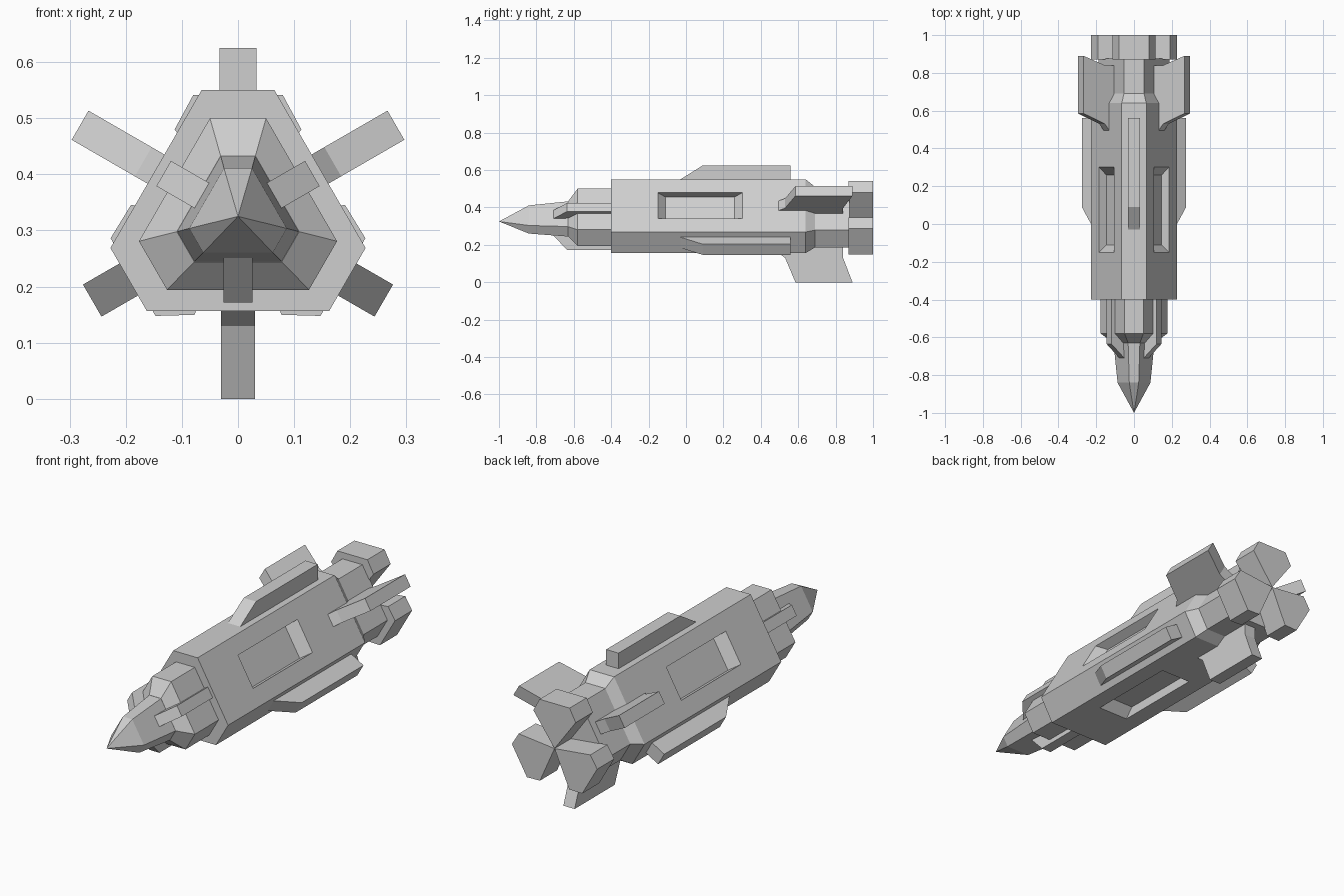
import bpy, bmesh, math
from mathutils import Vector

old = bpy.data.objects.get("Cube")
if old:
    bpy.data.objects.remove(old, do_unlink=True)

AXIS_Z = 0.325                      # height of the long axis
CORNERS = [math.radians(a) for a in (0, 120, 240)]    # narrow hull edges
FLATS = [math.radians(a) for a in (60, 180, 300)]     # wide hull sides

grey = bpy.data.materials.new("hull grey")
COLOUR = (0.62, 0.62, 0.62, 1.0)
grey.diffuse_color = COLOUR
grey.use_nodes = True
grey.node_tree.nodes["Principled BSDF"].inputs["Base Color"].default_value = COLOUR


def place(y, r, t, a):
    """Point at length y, radius r and sideways offset t, turned by a from the top."""
    return Vector((r * math.sin(a) + t * math.cos(a), y,
                   AXIS_Z + r * math.cos(a) - t * math.sin(a)))


def finish(name, bm):
    bmesh.ops.recalc_face_normals(bm, faces=bm.faces)
    mesh = bpy.data.meshes.new(name)
    bm.to_mesh(mesh)
    bm.free()
    mesh.materials.append(grey)
    obj = bpy.data.objects.new(name, mesh)
    bpy.context.collection.objects.link(obj)
    return obj


def bridge(bm, a, b):
    n = len(a)
    for i in range(n):
        bm.faces.new((a[i], a[(i + 1) % n], b[(i + 1) % n], b[i]))


def hull(name, sections, tip=None):
    """Loft blunted triangles: (y, corner distance, corner half width)."""
    bm = bmesh.new()
    rings = [[bm.verts.new(place(y, r, s * w, a)) for a in CORNERS for s in (-1, 1)]
             for y, r, w in sections]
    for a, b in zip(rings, rings[1:]):
        bridge(bm, a, b)
    bm.faces.new(rings[-1])
    if tip is None:
        bm.faces.new(rings[0])
    else:
        point = bm.verts.new((0, tip, AXIS_Z))
        for i in range(6):
            bm.faces.new((rings[0][i], rings[0][(i + 1) % 6], point))
    return finish(name, bm)


def plates(name, profile, half, angles):
    """Flat slabs cut to a (y, radius) profile, repeated round the axis."""
    bm = bmesh.new()
    for a in angles:
        left, right = [[bm.verts.new(place(y, r, s * half, a)) for y, r in profile]
                       for s in (-1, 1)]
        bm.faces.new(left)
        bm.faces.new(right)
        bridge(bm, left, right)
    return finish(name, bm)


# Main body with tapered tail
body = hull("main_body", [(-0.40, 0.225, 0.065), (0.64, 0.225, 0.065),
                          (0.69, 0.185, 0.053), (0.875, 0.185, 0.053)])

# Sunken bays with sloping ends in the three wide sides
cutter = plates("bay_cutter", [(-0.177, 0.198), (-0.11, 0.123),
                               (0.26, 0.123), (0.327, 0.198)], 0.08, FLATS)
cutter.hide_render = True
cutter.hide_viewport = True
bays = body.modifiers.new("bays", "BOOLEAN")
bays.object = cutter
bays.operation = "DIFFERENCE"
bays.solver = "EXACT"
bpy.context.view_layer.update()
baked = bpy.data.meshes.new_from_object(
    body.evaluated_get(bpy.context.evaluated_depsgraph_get()))
body.modifiers.clear()
body.data = baked
bpy.data.objects.remove(cutter, do_unlink=True)

# Forward collar and pointed nose
hull("nose_collar", [(-0.63, 0.108, 0.031), (-0.58, 0.175, 0.05), (-0.39, 0.175, 0.05)])
hull("nose_cone", [(-0.84, 0.086, 0.025), (-0.625, 0.108, 0.031)], tip=-1.0)

# Small fins on the nose
plates("nose_fins", [(-0.71, 0.074), (-0.635, 0.153), (-0.39, 0.153),
                     (-0.39, 0.05), (-0.71, 0.05)], 0.026, FLATS)

# Long ridges along the narrow hull edges
plates("hull_ridges", [(-0.03, 0.225), (0.09, 0.30), (0.56, 0.30),
                       (0.56, 0.20), (-0.03, 0.20)], 0.033, CORNERS)

# Swept tail fins
plates("tail_fins", [(0.49, 0.165), (0.53, 0.195), (0.585, 0.325), (0.89, 0.325),
                     (0.84, 0.195), (0.84, 0.11), (0.49, 0.11)], 0.03, FLATS)

# Three engine blocks meeting at the axis
SHAPE = [(0.0, 0.0), (0.113, 0.155), (0.08, 0.216), (-0.08, 0.216), (-0.113, 0.155)]
bm = bmesh.new()
for a in CORNERS:
    front, back = [[bm.verts.new(place(y, r, t, a)) for t, r in SHAPE]
                   for y in (0.87, 1.0)]
    bm.faces.new(front)
    bm.faces.new(back)
    bridge(bm, front, back)
finish("engine_blocks", bm)
